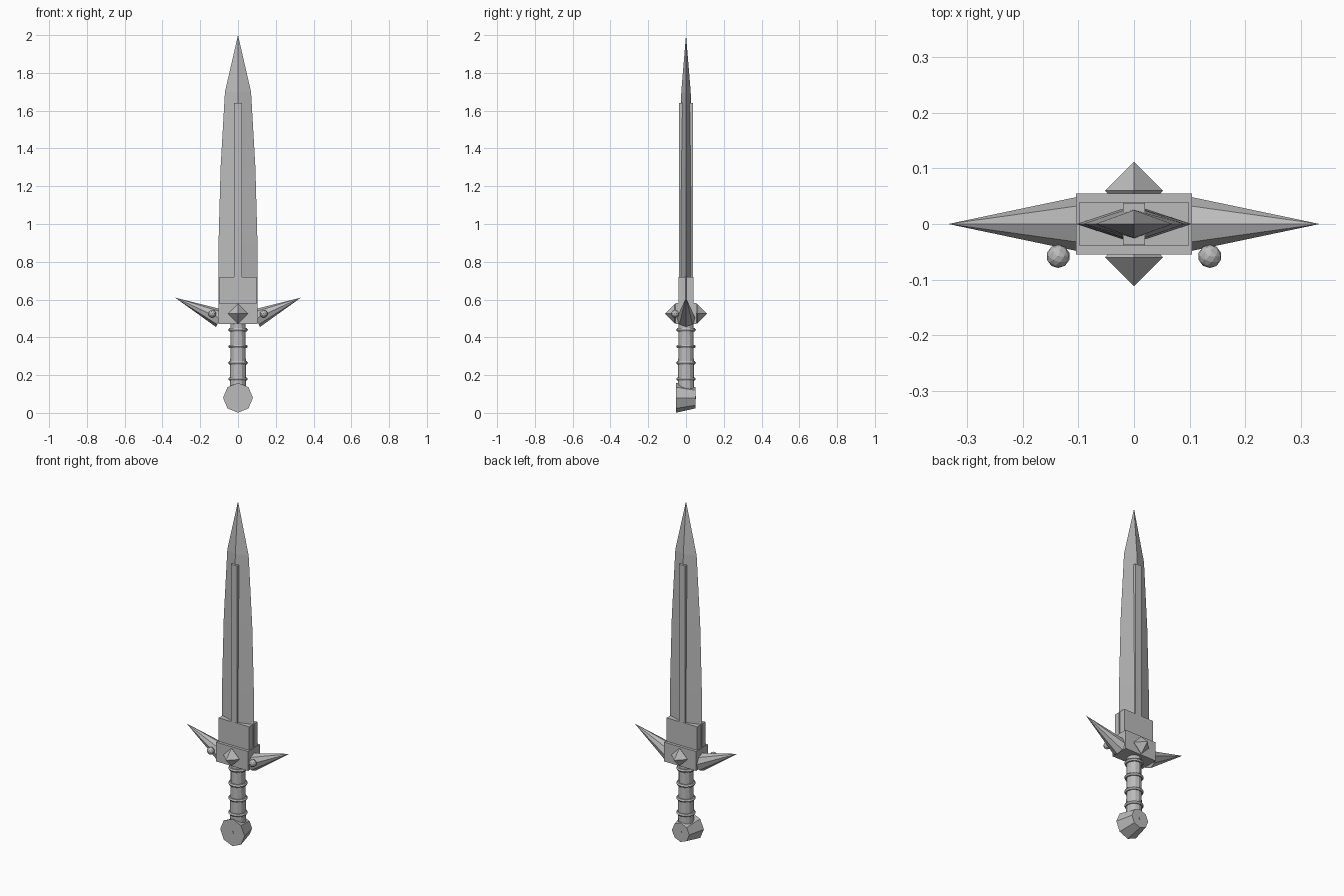
import bpy, bmesh, math
from mathutils import Vector, Matrix

cube = bpy.data.objects.get("Cube")
if cube:
    bpy.data.objects.remove(cube, do_unlink=True)

steel = bpy.data.materials.new("grey_steel")
steel.use_nodes = True
GREY = (0.5, 0.5, 0.5, 1)
steel.diffuse_color = GREY
steel.node_tree.nodes["Principled BSDF"].inputs["Base Color"].default_value = GREY


def finish(name, bm):
    """Turn a bmesh into a named object."""
    bmesh.ops.recalc_face_normals(bm, faces=bm.faces)
    mesh = bpy.data.meshes.new(name)
    bm.to_mesh(mesh)
    bm.free()
    mesh.materials.append(steel)
    obj = bpy.data.objects.new(name, mesh)
    bpy.context.collection.objects.link(obj)
    return obj


def box(name, half_x, half_y, z0, z1):
    bm = bmesh.new()
    bmesh.ops.create_cube(bm, size=1)
    bmesh.ops.scale(bm, vec=(2 * half_x, 2 * half_y, z1 - z0), verts=bm.verts)
    bmesh.ops.translate(bm, vec=(0, 0, (z0 + z1) / 2), verts=bm.verts)
    return finish(name, bm)


def cone(name, start, end, r1, r2, sides, turn=0):
    """Cone or cylinder running from start to end."""
    start, end = Vector(start), Vector(end)
    axis = end - start
    bm = bmesh.new()
    bmesh.ops.create_cone(bm, cap_ends=True, segments=sides,
                          radius1=r1, radius2=r2, depth=axis.length)
    matrix = (Matrix.Translation((start + end) / 2)
              @ axis.to_track_quat('Z', 'Y').to_matrix().to_4x4()
              @ Matrix.Rotation(turn, 4, 'Z'))
    bmesh.ops.transform(bm, matrix=matrix, verts=bm.verts)
    bmesh.ops.remove_doubles(bm, verts=bm.verts, dist=1e-5)
    return finish(name, bm)


# Blade: diamond sections lofted up to a point
bm = bmesh.new()
sections = [(0.55, 0.104, 0.034), (0.9, 0.103, 0.034),
            (1.3, 0.092, 0.031), (1.7, 0.069, 0.025)]
rings = [[bm.verts.new(p) for p in ((w, 0, z), (0, t, z), (-w, 0, z), (0, -t, z))]
         for z, w, t in sections]
tip = bm.verts.new((0, 0, 2))
for i in range(4):
    j = (i + 1) % 4
    for low, high in zip(rings, rings[1:]):
        bm.faces.new((low[i], low[j], high[j], high[i]))
    bm.faces.new((rings[-1][i], rings[-1][j], tip))
bm.faces.new(rings[0])
finish("blade", bm)

# Central rib, collar and guard block
box("blade_rib", 0.02, 0.038, 0.56, 1.64)
box("blade_collar", 0.099, 0.0385, 0.56, 0.72)
box("guard_block", 0.104, 0.055, 0.47, 0.583)

# Swept guard spikes with a bead on the front of each
for side, label in ((1, "left"), (-1, "right")):
    cone(label + "_guard_spike", (side * 0.095, 0, 0.5), (side * 0.333, 0, 0.61),
         0.05, 0, 8)
    bm = bmesh.new()
    bmesh.ops.create_icosphere(bm, subdivisions=2, radius=0.021,
                               matrix=Matrix.Translation((side * 0.136, -0.058, 0.525)))
    finish(label + "_guard_bead", bm)

# Eight-sided gems on the front and back of the guard
for side, label in ((-1, "front"), (1, "back")):
    bm = bmesh.new()
    for axis in range(3):
        for sign in (-1, 1):
            point = Vector((0, side * 0.06, 0.525))
            point[axis] += sign * 0.052
            bm.verts.new(point)
    bmesh.ops.convex_hull(bm, input=bm.verts)
    finish(label + "_gem", bm)

# Grip with four binding rings
cone("grip", (0, 0, 0.1), (0, 0, 0.48), 0.043, 0.039, 12)
for n, z in enumerate((0.18, 0.265, 0.352, 0.44)):
    bpy.ops.mesh.primitive_torus_add(location=(0, 0, z), major_segments=16,
                                     minor_segments=6, major_radius=0.042,
                                     minor_radius=0.01)
    ring = bpy.context.object
    ring.name = "grip_ring_%d" % (n + 1)
    ring.data.materials.append(steel)

# Tapered octagonal pommel with a small pin through it
cone("pommel", (0, -0.052, 0.08), (0, 0.05, 0.08), 0.079, 0.056, 8)
cone("pommel_pin", (0, -0.054, 0.082), (0, 0.052, 0.082), 0.008, 0.008, 8)
